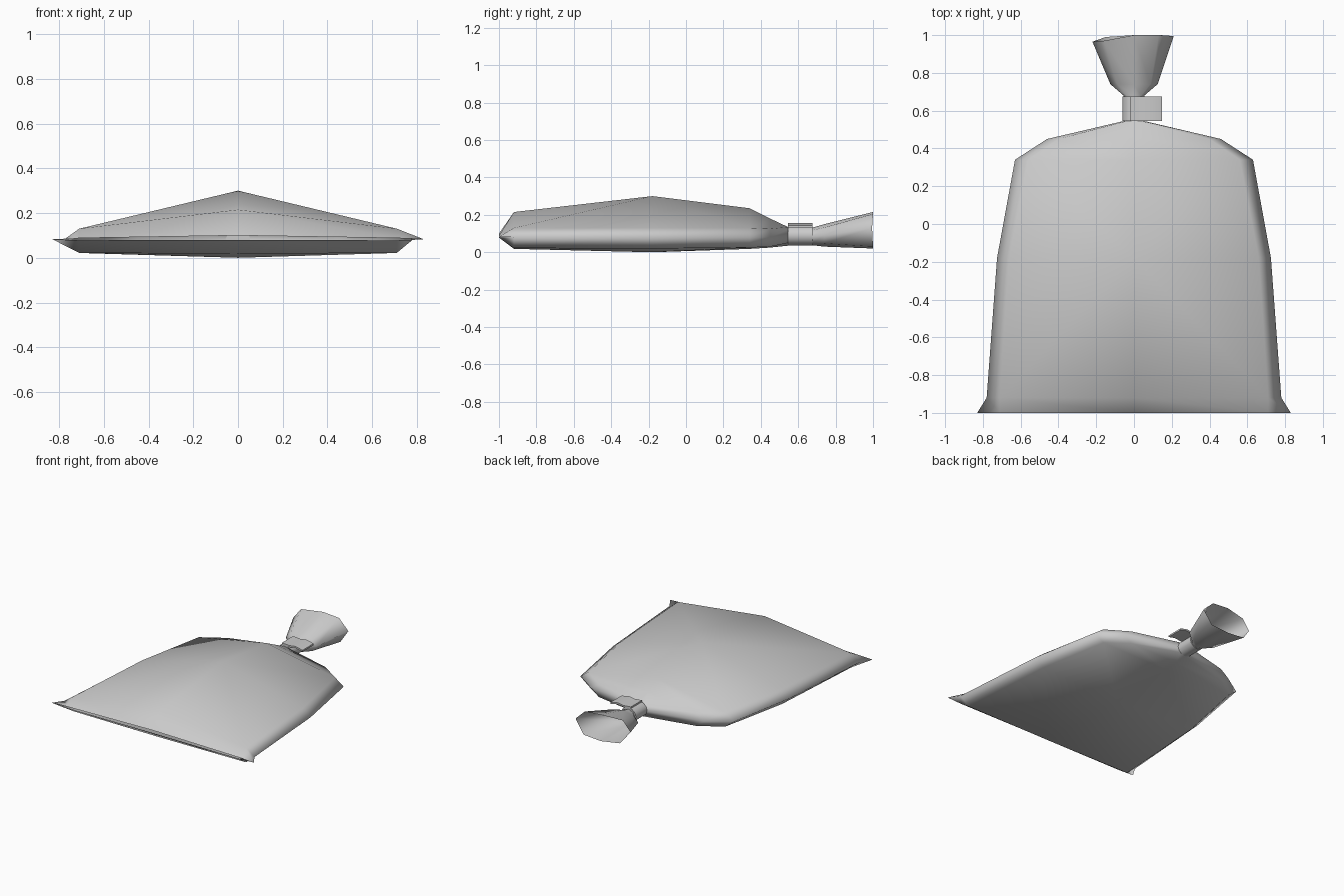
import bpy, bmesh
from math import cos, sin, pi, radians

cube = bpy.data.objects.get("Cube")
if cube:
    bpy.data.objects.remove(cube)

film = bpy.data.materials.new("grey_film")
film.use_nodes = True
GREY = (0.6, 0.6, 0.6, 1)
film.diffuse_color = GREY
film.node_tree.nodes["Principled BSDF"].inputs["Base Color"].default_value = GREY


def loft(name, rings, caps=False, splits=(), angle=180):
    """Skin closed rings of points; splits lists vertex pairs to join by an edge."""
    bm = bmesh.new()
    rows = [[bm.verts.new(p) for p in ring] for ring in rings]
    n = len(rows[0])
    for a, b in zip(rows, rows[1:]):
        for k in range(n):
            bm.faces.new((a[k], a[(k + 1) % n], b[(k + 1) % n], b[k]))
    if caps:
        bm.faces.new(rows[0][::-1])
        bm.faces.new(rows[-1])
    for (i, k), (j, m) in splits:
        bmesh.ops.connect_verts(bm, verts=[rows[i][k], rows[j][m]])
    bmesh.ops.recalc_face_normals(bm, faces=bm.faces)
    mesh = bpy.data.meshes.new(name)
    bm.to_mesh(mesh)
    bm.free()
    obj = bpy.data.objects.new(name, mesh)
    bpy.context.collection.objects.link(obj)
    mesh.materials.append(film)
    bpy.ops.object.select_all(action="DESELECT")
    obj.select_set(True)
    bpy.context.view_layer.objects.active = obj
    bpy.ops.object.shade_smooth_by_angle(angle=radians(angle))
    return obj


def pillow(y, side, shoulder, low, mid, high, bottom, top):
    """Eight-point lens section: side edges, shoulders, and centre ridge."""
    return [(side, y, mid), (shoulder, y, high), (0, y, top), (-shoulder, y, high),
            (-side, y, mid), (-shoulder, y, low), (0, y, bottom), (shoulder, y, low)]


def circle(y, rx, rz, z, n=8):
    return [(rx * cos(2 * pi * k / n), y, z + rz * sin(2 * pi * k / n)) for k in range(n)]


# Filled bag: pinched front seam, full belly, shoulders closing to the neck
body = [
    pillow(-1.0, 0.83, 0.71, 0.078, 0.083, 0.088, 0.08, 0.10),
    pillow(-0.92, 0.78, 0.71, 0.022, 0.08, 0.13, 0.018, 0.215),
    pillow(-0.18, 0.725, 0.66, 0.02, 0.08, 0.13, 0.0, 0.30),
    pillow(0.34, 0.63, 0.56, 0.025, 0.08, 0.13, 0.018, 0.235),
    pillow(0.45, 0.46, 0.40, 0.03, 0.08, 0.125, 0.025, 0.18),
    circle(0.545, 0.055, 0.05, 0.085),
]
ridges = [((row, k), (2, 2)) for row in (1, 3) for k in (1, 3)]
loft("bag_body", body, splits=ridges)

# Gathered end flaring out to an open, slightly uneven mouth
mouth = [(0.21, 0.995, 0.13), (0.13, 1.0, 0.205), (0, 1.0, 0.215), (-0.16, 0.97, 0.205),
         (-0.22, 0.965, 0.13), (-0.15, 0.99, 0.04), (0, 1.0, 0.02), (0.14, 1.0, 0.03)]
loft("bag_gathered_end", [
    circle(0.545, 0.052, 0.046, 0.085),
    circle(0.68, 0.055, 0.048, 0.085),
    circle(0.74, 0.125, 0.06, 0.09),
    mouth,
])

# Tie wrapped round the neck
loft("tie_band", [circle(0.545, 0.062, 0.055, 0.09, 12),
                  circle(0.675, 0.062, 0.055, 0.09, 12)], caps=True, angle=40)

# Loose end of the tie: a thin, slightly bent strip
strip = [(-0.02, 0.143), (0.04, 0.138), (0.09, 0.145), (0.148, 0.132)]
outline = [(x, z + 0.012) for x, z in strip] + [(x, z) for x, z in reversed(strip)]
loft("tie_tail", [[(x, y, z) for x, z in outline] for y in (0.545, 0.675)],
     caps=True, angle=40)
